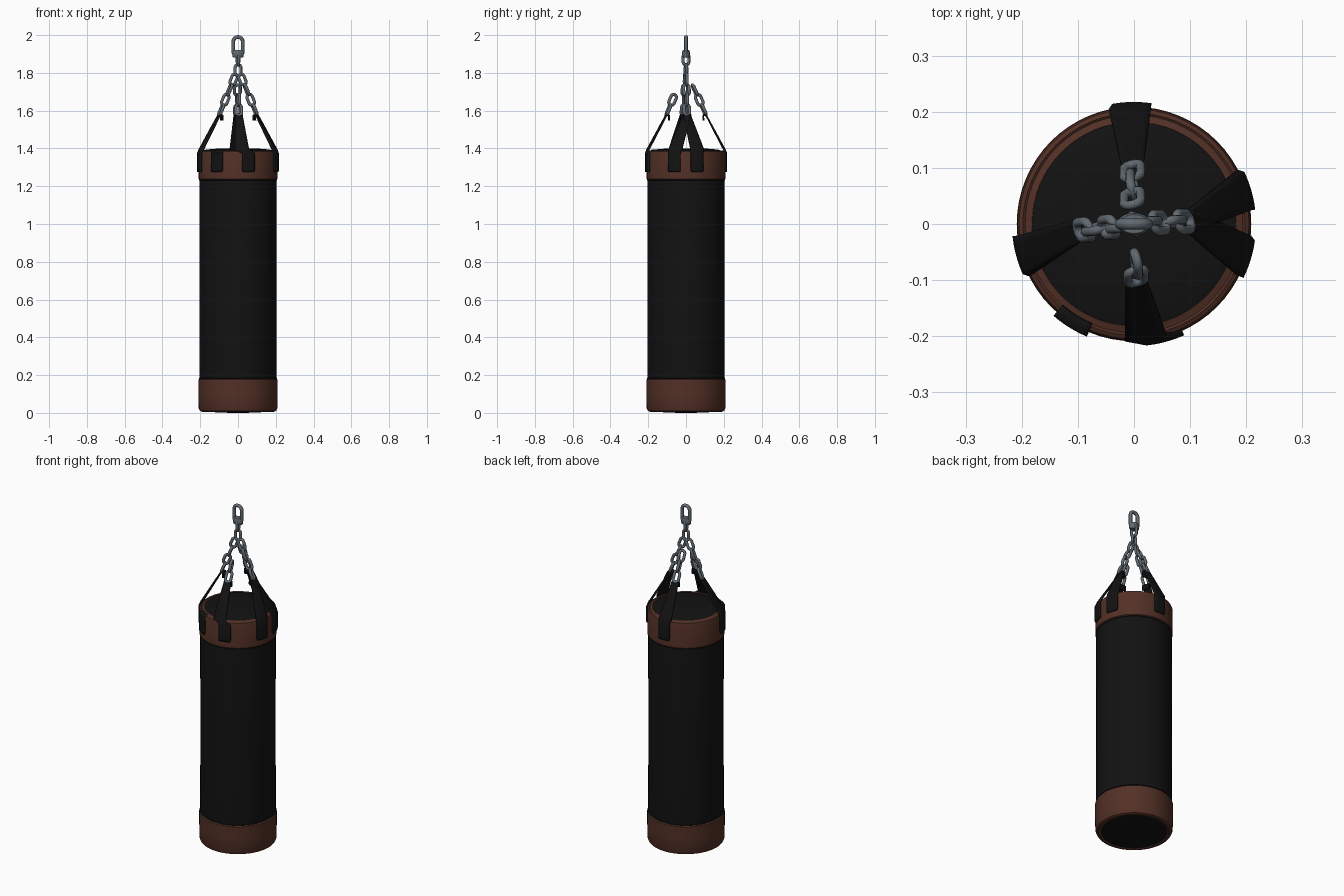
import bpy
import bmesh
from math import sin, cos, pi, radians
from mathutils import Vector, Matrix

if "Cube" in bpy.data.objects:
    bpy.data.objects.remove(bpy.data.objects["Cube"])


def material(name, r, g, b):
    m = bpy.data.materials.new(name)
    m.use_nodes = True
    m.diffuse_color = (r, g, b, 1)
    bsdf = m.node_tree.nodes["Principled BSDF"]
    bsdf.inputs["Base Color"].default_value = (r, g, b, 1)
    bsdf.inputs["Roughness"].default_value = 0.6
    return m


BLACK = material("black leather", 0.006, 0.006, 0.006)
BROWN = material("brown leather", 0.085, 0.03, 0.019)
STEEL = material("grey steel", 0.12, 0.145, 0.165)


def finish(bm, name, mat, sharp=35):
    bmesh.ops.recalc_face_normals(bm, faces=bm.faces)
    mesh = bpy.data.meshes.new(name)
    bm.to_mesh(mesh)
    bm.free()
    mesh.materials.append(mat)
    for p in mesh.polygons:
        p.use_smooth = True
    mesh.set_sharp_from_angle(angle=radians(sharp))
    ob = bpy.data.objects.new(name, mesh)
    bpy.context.collection.objects.link(ob)
    return ob


def lathe(name, profile, mat, steps=64):
    """Spin a (radius, height) profile about the z axis."""
    bm = bmesh.new()
    vs = [bm.verts.new((r, 0, z)) for r, z in profile]
    edges = [bm.edges.new(pair) for pair in zip(vs, vs[1:])]
    bmesh.ops.spin(bm, geom=vs + edges, axis=(0, 0, 1), cent=(0, 0, 0),
                   angle=2 * pi, steps=steps, use_merge=True)
    bmesh.ops.remove_doubles(bm, verts=bm.verts, dist=0.0002)
    return finish(bm, name, mat)


def oval_ring(name, matrix, half_len, half_wid, wire, mat, around=20, sides=8):
    """Stadium-shaped wire link, long axis on local x, flat in local xy."""
    bm = bmesh.new()
    bend = half_wid - wire
    straight = half_len - half_wid
    rings = []
    for i in range(around):
        a = 2 * pi * (i + 0.5) / around
        out = Vector((cos(a), sin(a), 0))
        mid = out * bend + Vector((straight if cos(a) > 0 else -straight, 0, 0))
        ring = []
        for j in range(sides):
            b = 2 * pi * j / sides
            p = mid + out * wire * cos(b) + Vector((0, 0, wire * sin(b)))
            ring.append(bm.verts.new(matrix @ p))
        rings.append(ring)
    for i in range(around):
        r, s = rings[i], rings[(i + 1) % around]
        for j in range(sides):
            k = (j + 1) % sides
            bm.faces.new((r[j], r[k], s[k], s[j]))
    return finish(bm, name, mat, 60)


def chain(name, start, direction, count, roll=0, pitch=0.058):
    """Row of links, each turned a quarter against the last."""
    d = Vector(direction).normalized()
    turn = d.to_track_quat('X', 'Z').to_matrix().to_4x4()
    for i in range(count):
        pos = Vector(start) + d * pitch * (i + 0.5)
        m = (Matrix.Translation(pos) @ turn
             @ Matrix.Rotation(pi / 2 * (i + roll) + 0.25, 4, 'X'))
        oval_ring(f"{name}_link_{i + 1}", m, 0.038, 0.024, 0.0085, STEEL)


def on_cylinder(angle, r, z):
    return Vector((r * cos(angle), r * sin(angle), z))


def strap(name, tab_deg, leg_deg=None, anchor=None, cols=6):
    """Curved tab on the band, then a tapering leg up to the chain."""
    bm = bmesh.new()
    rows = []

    def curved(deg, half, r, z):
        a = radians(deg)
        w = half / 0.21
        rows.append([on_cylinder(a + w * (2 * c / cols - 1), r, z)
                     for c in range(cols + 1)])

    curved(tab_deg, 0.03, 0.213, 1.275)
    curved(tab_deg, 0.034, 0.213, 1.285)
    curved(tab_deg, 0.034, 0.213, 1.375)
    if anchor:
        curved(leg_deg, 0.038, 0.206, 1.393)
        base = rows[-1]
        a = radians(leg_deg)
        across = Vector((-sin(a), cos(a), 0))
        tip = [Vector(anchor) + across * 0.02 * (2 * c / cols - 1)
               for c in range(cols + 1)]
        for t in (0.35, 0.7, 1):
            rows.append([p.lerp(q, t) for p, q in zip(base, tip)])
        # fold over the lowest link
        inward = Vector((-cos(a), -sin(a), 0)) * 0.014
        rows.append([p + inward + Vector((0, 0, -0.002)) for p in tip])
        rows.append([p + inward + Vector((0, 0, -0.03)) for p in tip])
    else:
        curved(tab_deg, 0.034, 0.195, 1.391)
    grid = [[bm.verts.new(p) for p in row] for row in rows]
    for r, s in zip(grid, grid[1:]):
        for c in range(cols):
            bm.faces.new((r[c], r[c + 1], s[c + 1], s[c]))
    ob = finish(bm, name, BLACK)
    mod = ob.modifiers.new("thickness", 'SOLIDIFY')
    mod.thickness = 0.009
    mod.offset = 0
    return ob


# Bag body, bands and end caps
lathe("bag_body", [(0.2, 0.15), (0.204, 0.19), (0.203, 0.7), (0.204, 1.22), (0.2, 1.26)], BLACK)
lathe("bottom_band", [(0.172, 0.012), (0.19, 0.006), (0.202, 0.011), (0.208, 0.024),
                      (0.209, 0.1), (0.209, 0.176), (0.203, 0.18)], BROWN)
lathe("top_band", [(0.203, 1.234), (0.208, 1.238), (0.208, 1.375), (0.205, 1.385),
                   (0.198, 1.389), (0.194, 1.386), (0.182, 1.39), (0.175, 1.386)], BROWN)
lathe("bottom_cap", [(0.178, 0.009), (0.15, 0.005), (0.08, 0.001), (0, 0)], BLACK)
lathe("top_cap", [(0.186, 1.388), (0.17, 1.394), (0.1, 1.4), (0, 1.401)], BLACK)
for label, z in (("bottom", 0.182), ("top", 1.233)):
    lathe(label + "_seam", [(0.203, z - 0.003), (0.2075, z), (0.203, z + 0.003)], BLACK)

# Straps
left_end = (0.1, 0.005, 1.577)
right_end = (-0.1, -0.012, 1.577)
front_end = (0.004, -0.104, 1.577)
back_end = (-0.003, 0.106, 1.577)
strap("left_strap_front", -17, -16, left_end)
strap("left_strap_back", 16, 17, left_end)
strap("right_strap", -165, -164, right_end)
strap("front_strap", -75, -84, front_end)
strap("back_strap", 91, 92, back_end)
strap("front_strap_tab", -122)

# Chains
chain("left_chain", left_end, (-0.09, -0.004, 0.22), 4)
chain("right_chain", right_end, (0.09, 0.01, 0.22), 4)
chain("front_chain", front_end, (0, 0.09, 0.22), 2)
chain("back_chain", back_end, (0, -0.09, 0.2), 3)
chain("centre_chain", (0, 0, 1.785), (0, 0, 1), 2, roll=1)

# Hanging loop and its collar
upright = Matrix.Translation((0, 0, 1.94)) @ Matrix.Rotation(pi / 2, 4, 'Y') @ Matrix.Rotation(pi / 2, 4, 'X')
oval_ring("hanging_loop", upright, 0.06, 0.035, 0.01, STEEL, 28)
collar = lathe("loop_collar", [(0, 1.882), (0.021, 1.882), (0.025, 1.888),
                               (0.025, 1.914), (0.021, 1.92), (0, 1.92)], STEEL, 20)
collar.scale = (1.2, 0.8, 1)
